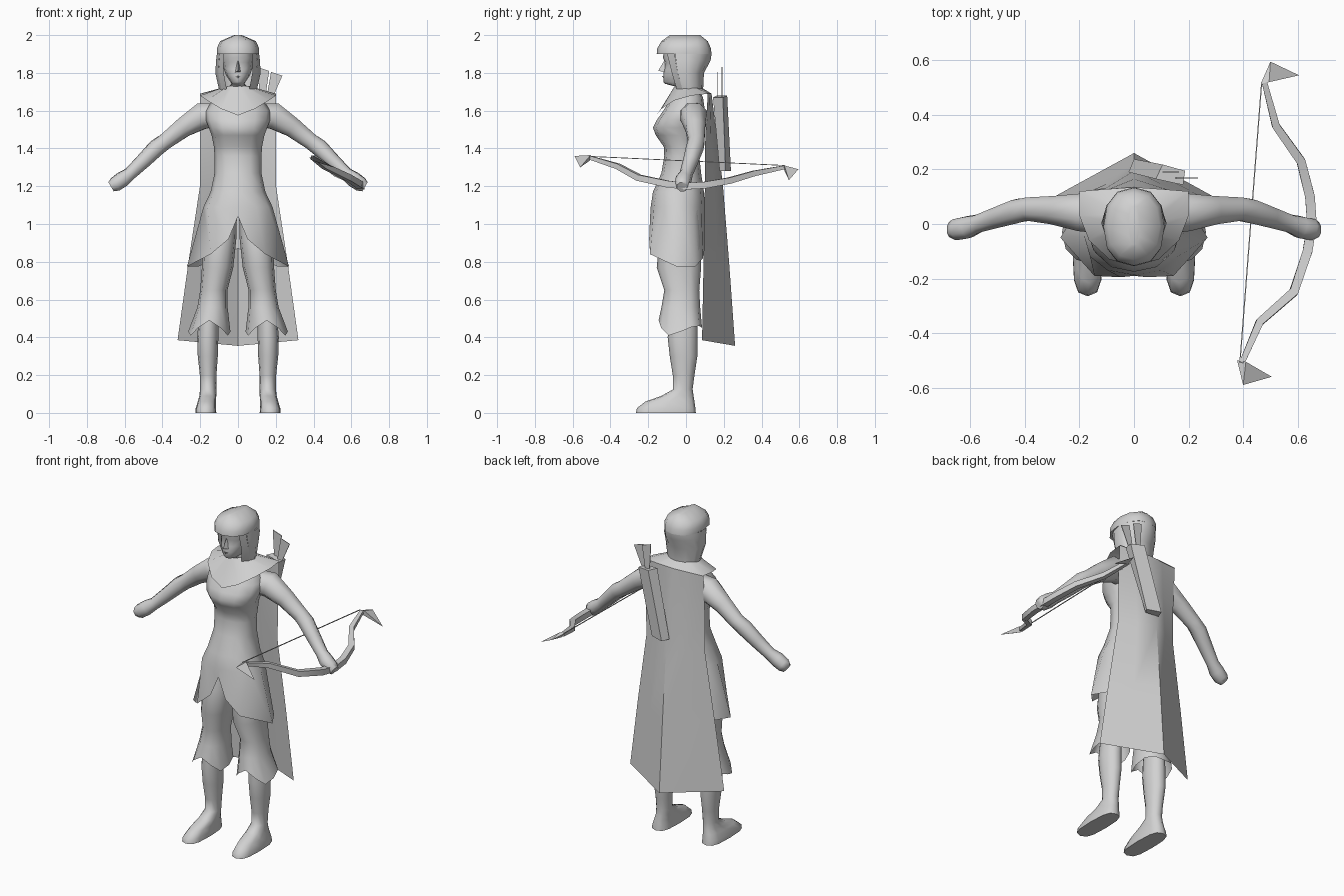
import bpy, bmesh, math
from mathutils import Vector

grey = bpy.data.materials.new("plain grey")
grey.diffuse_color = (0.64, 0.64, 0.64, 1)


def finish(name, bm, angle=50):
    bmesh.ops.recalc_face_normals(bm, faces=bm.faces)
    mesh = bpy.data.meshes.new(name)
    bm.to_mesh(mesh)
    bm.free()
    mesh.materials.append(grey)
    for p in mesh.polygons:
        p.use_smooth = True
    mesh.set_sharp_from_angle(angle=math.radians(angle))
    ob = bpy.data.objects.new(name, mesh)
    bpy.context.collection.objects.link(ob)
    return ob


def loft(name, rows, closed=True, cap_start=False, cap_end=False, angle=50):
    """Skin a list of point rows."""
    bm = bmesh.new()
    vs = [[bm.verts.new(p) for p in r] for r in rows]
    n = len(rows[0])
    for a, b in zip(vs, vs[1:]):
        for i in range(n if closed else n - 1):
            j = (i + 1) % n
            bm.faces.new((a[i], a[j], b[j], b[i]))
    if cap_start:
        bm.faces.new(vs[0])
    if cap_end:
        bm.faces.new(vs[-1])
    return finish(name, bm, angle)


def hull(name, pts):
    bm = bmesh.new()
    for p in pts:
        bm.verts.new(p)
    bmesh.ops.convex_hull(bm, input=bm.verts)
    return finish(name, bm, 20)


def ring(z, hw, yf, yb, cx=0, power=2.0, n=12):
    """Horizontal superellipse, point 0 at the front; z may be one value or one per point."""
    pts = []
    for k in range(n):
        a = 2 * math.pi * k / n
        s, c = math.sin(a), math.cos(a)
        f = lambda v: math.copysign(abs(v) ** (2 / power), v) if abs(v) > 1e-6 else 0
        zz = z[k] if isinstance(z, list) else z
        pts.append((cx + hw * f(s), (yf + yb) / 2 - (yb - yf) / 2 * f(c), zz))
    return pts


def mirror_ring(half):
    """Complete a ring from its front-to-back right half."""
    return half + [(-x, y, z) for x, y, z in half[-2:0:-1]]


def tube(name, path, sides, angle=50, squash=1.0):
    """Sweep a polygon along (x, y, z, radius) points."""
    rows = []
    pos = [Vector(p[:3]) for p in path]
    for i, p in enumerate(pos):
        t = (pos[min(i + 1, len(pos) - 1)] - pos[max(i - 1, 0)]).normalized()
        u = t.cross(Vector((0, 0, 1))).normalized()
        v = u.cross(t)
        r = path[i][3]
        rows.append([p + u * (r * math.cos(q)) + v * (r * squash * math.sin(q))
                     for q in (2 * math.pi * (k + .5) / sides for k in range(sides))])
    return loft(name, rows, True, True, True, angle)


# Tunic: torso running into a skirt with a slit, pointed hem
hem = mirror_ring([(0, -.19, 1.04), (.05, -.195, .92), (.145, -.19, .84), (.27, -.05, .775),
                   (.21, .05, .775), (.1, .09, .82), (0, .095, .87)])
loft("tunic", [ring(*r, power=2.2) for r in (
    (1.73, .05, -.045, .06), (1.67, .12, -.075, .09), (1.6, .175, -.12, .1),
    (1.55, .17, -.155, .1), (1.51, .155, -.175, .1), (1.47, .14, -.16, .09),
    (1.41, .128, -.118, .08), (1.36, .124, -.115, .07), (1.27, .124, -.13, .08),
    (1.17, .145, -.175, .095), (1.09, .183, -.187, .1))] + [hem], angle=75)

# Collar over the shoulders
loft("collar", [ring(1.73, .06, -.06, .07), mirror_ring([
    (0, -.155, 1.575), (.09, -.13, 1.61), (.165, -.06, 1.655), (.2, .03, 1.68),
    (.2, .12, 1.69), (.1, .128, 1.69), (0, .135, 1.69)])])

# Head and nose
loft("head", [ring(*r, power=2.2) for r in (
    (1.66, .052, -.035, .06), (1.725, .05, -.045, .06), (1.742, .035, -.11, .06),
    (1.752, .04, -.12, .06), (1.785, .062, -.12, .07), (1.82, .075, -.116, .08),
    (1.855, .08, -.109, .09), (1.88, .085, -.122, .09), (1.94, .08, -.115, .09))],
    cap_end=True)
hull("nose", [(0, -.112, 1.87), (.017, -.108, 1.802), (-.017, -.108, 1.802), (0, -.147, 1.812)])
hull("lips", [(.025, -.108, 1.78), (-.025, -.108, 1.78), (0, -.127, 1.783), (0, -.118, 1.77)])

# Hood: crown with a brim, and sides wrapping the back of the head
loft("hood_crown", [ring(1.9, .112, -.155, .135, power=2.3),
                    ring(1.93, .112, -.152, .132, power=2.3),
                    ring(1.968, .095, -.13, .115, power=2.3),
                    ring(2.0, .02, -.085, .075)], cap_start=True, cap_end=True)
loft("hood_sides", [ring(1.9, .112, -.12, .135)[2:11], ring(1.865, .116, -.115, .13)[2:11],
                    ring(1.8, .12, -.09, .095)[2:11], ring(1.7, .098, -.05, .09)[2:11]],
     closed=False)
for s, side in ((1, "left"), (-1, "right")):
    # Hood edge flaps framing the face
    loft("hood_flap_" + side, [
        [(s * .097, -.06, 1.9), (s * .075, -.1, 1.9)],
        [(s * .104, -.044, 1.8), (s * .076, -.075, 1.8)],
        [(s * .085, -.015, 1.7), (s * .06, -.05, 1.715)]], closed=False)

    # Arm with closed hand
    arm = [(.1, .03, 1.575, .07), (.19, .042, 1.572, .075), (.29, .05, 1.51, .056),
           (.385, .055, 1.437, .046), (.43, .047, 1.405, .047), (.5, .025, 1.335, .041),
           (.57, .002, 1.268, .035), (.61, -.012, 1.238, .043), (.65, -.02, 1.21, .042),
           (.672, -.02, 1.197, .03)]
    tube("arm_" + side, [(s * x, y, z, r) for x, y, z, r in arm], 8, 65)

    # Trouser leg with a pointed cuff
    zig = [.49, .45, .41, .43, .455, .46]
    cuff_z = zig + [.45] + zig[:0:-1]
    loft("trouser_" + side, [ring(z, hw, yf, yb, s * cx, 2.2) for z, cx, hw, yf, yb in (
        (1.08, .085, .08, -.11, .07), (.92, .097, .088, -.14, .08), (.77, .108, .083, -.155, .08),
        (.65, .128, .072, -.115, .07), (.56, .135, .08, -.13, .075),
        (cuff_z, .152, .112, -.145, .085))], angle=65)

    # Shin and boot
    loft("boot_" + side, [ring(z, hw, yf, yb, s * cx, p) for z, cx, hw, yf, yb, p in (
        (.54, .155, .05, -.085, .06, 2), (.4, .16, .056, -.097, .06, 2),
        (.3, .16, .053, -.086, .06, 2), (.2, .158, .044, -.07, .045, 2),
        (.125, .158, .043, -.068, .035, 2), (.09, .16, .045, -.13, .04, 2.3),
        (.06, .165, .048, -.215, .045, 2.6), (.025, .17, .054, -.26, .05, 3),
        (0, .17, .055, -.265, .052, 3))], cap_end=True, angle=60)

# Cape: a bowed sheet down the back
cape = []
for z, hw, ys, yc, drop in ((1.69, .2, .115, .135, 0), (1.45, .2, .102, .165, 0),
                            (1.21, .2, .1, .195, 0), (.8, .262, .093, .228, 0),
                            (.385, .32, .085, .26, .03)):
    cape.append([(hw * t, yc + (ys - yc) * abs(t), z - drop * (1 - abs(t)))
                 for t in (-1, -.5, 0, .5, 1)])
loft("cape", cape, closed=False)

# Quiver: a slanted, tapering box with an open-looking top
loft("quiver", [
    [(-.02, .19, 1.28), (.065, .178, 1.28), (.085, .21, 1.28), (0, .238, 1.28)],
    [(.08, .165, 1.68), (.18, .143, 1.67), (.187, .195, 1.67), (.105, .218, 1.68)]],
    cap_start=True, cap_end=True, angle=20)

# Arrow fletchings: thin flaring plates
for i, (xb, xt0, xt1, y, zt) in enumerate(((.125, .105, .165, .19, 1.83),
                                          (.15, .175, .235, .168, 1.805))):
    hull("arrow_%d" % (i + 1), [(x, y + d, z) for d in (-.002, .002) for x, z in (
        (xb - .008, 1.62), (xb + .012, 1.62), (xt0, zt), (xt1, zt - .02))])

# Bow: square-section limb held in the left hand
tube("bow_limb", [(.395, -.51, 1.352, .014), (.46, -.36, 1.305, .02), (.585, -.25, 1.245, .023),
                  (.636, -.1, 1.212, .025), (.652, 0, 1.2, .025), (.645, .1, 1.206, .025),
                  (.612, .23, 1.23, .023), (.52, .36, 1.268, .02), (.478, .52, 1.3, .014)],
     4, 30)

# Hooked bow tips
hull("bow_tip_front", [(.378, -.5, 1.35), (.41, -.505, 1.365), (.395, -.51, 1.335),
                       (.4, -.59, 1.36), (.505, -.56, 1.3), (.42, -.545, 1.345)])
hull("bow_tip_back", [(.465, .515, 1.31), (.495, .52, 1.31), (.48, .52, 1.285),
                      (.5, .595, 1.29), (.605, .545, 1.232), (.52, .55, 1.28)])

# Bowstring
tube("bow_string", [(.388, -.51, 1.358, .003), (.468, .52, 1.31, .003)], 4)
